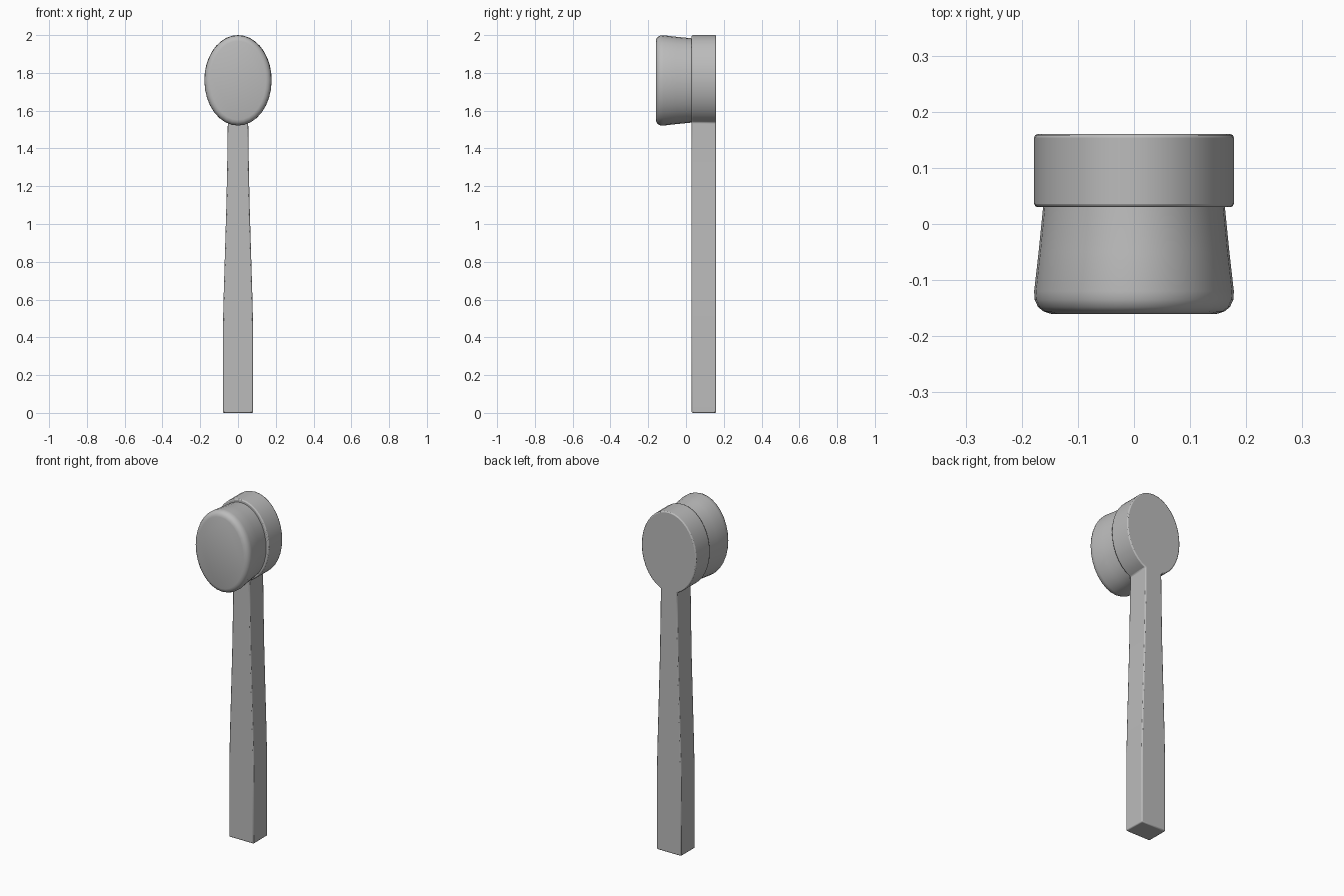
import bpy, bmesh
from math import sin, cos, pi, asin, radians

cube = bpy.data.objects.get("Cube")
if cube:
    bpy.data.objects.remove(cube, do_unlink=True)

grey = bpy.data.materials.new("plain grey")
grey.use_nodes = True
colour = (0.5, 0.5, 0.5, 1)
grey.diffuse_color = colour
grey.node_tree.nodes["Principled BSDF"].inputs["Base Color"].default_value = colour

HEAD_Z = 1.764
SIDES = 32


def loft(name, rings, bevel=0.0):
    """Join matching rings of points into a capped solid."""
    bm = bmesh.new()
    loops = [[bm.verts.new(p) for p in ring] for ring in rings]
    for a, b in zip(loops, loops[1:]):
        for i in range(len(a)):
            j = (i + 1) % len(a)
            bm.faces.new((a[i], a[j], b[j], b[i]))
    bm.faces.new(loops[0][::-1])
    bm.faces.new(loops[-1])
    bmesh.ops.recalc_face_normals(bm, faces=bm.faces)
    mesh = bpy.data.meshes.new(name)
    bm.to_mesh(mesh)
    bm.free()
    mesh.materials.append(grey)
    ob = bpy.data.objects.new(name, mesh)
    bpy.context.collection.objects.link(ob)
    if bevel:
        mod = ob.modifiers.new("soft edges", "BEVEL")
        mod.width = bevel
        mod.segments = 2
        mod.limit_method = "ANGLE"
        mod.angle_limit = radians(40)
    bpy.ops.object.select_all(action="DESELECT")
    ob.select_set(True)
    bpy.context.view_layer.objects.active = ob
    bpy.ops.object.shade_smooth_by_angle(angle=radians(35))
    return ob


# Handle and head backing, one flush outline
RX, RZ = 0.178, 0.236
side = [(0.08, 0.0), (0.08, 0.45), (0.076, 0.62), (0.069, 0.85),
        (0.061, 1.12), (0.056, 1.38)]
neck = 0.054
start = asin(neck / RX)
steps = SIDES // 2
for i in range(steps + 1):
    t = start + (pi - start) * i / steps
    side.append((RX * sin(t), HEAD_Z - RZ * cos(t)))
outline = side + [(-x, z) for x, z in side[-2::-1]]
loft("handle_and_head", [[(x, y, z) for x, z in outline] for y in (0.03, 0.16)], 0.006)

# Flared bristle pad with a rounded front rim
pad = [(0.05, 0.160, 0.222), (0.03, 0.162, 0.223), (-0.05, 0.170, 0.231),
       (-0.12, 0.178, 0.239), (-0.135, 0.177, 0.238), (-0.148, 0.171, 0.232),
       (-0.156, 0.161, 0.222), (-0.16, 0.148, 0.209)]
loft("bristle_pad", [[(rx * sin(2 * pi * i / SIDES), y, 1.76 + rz * cos(2 * pi * i / SIDES))
                      for i in range(SIDES)] for y, rx, rz in pad])
